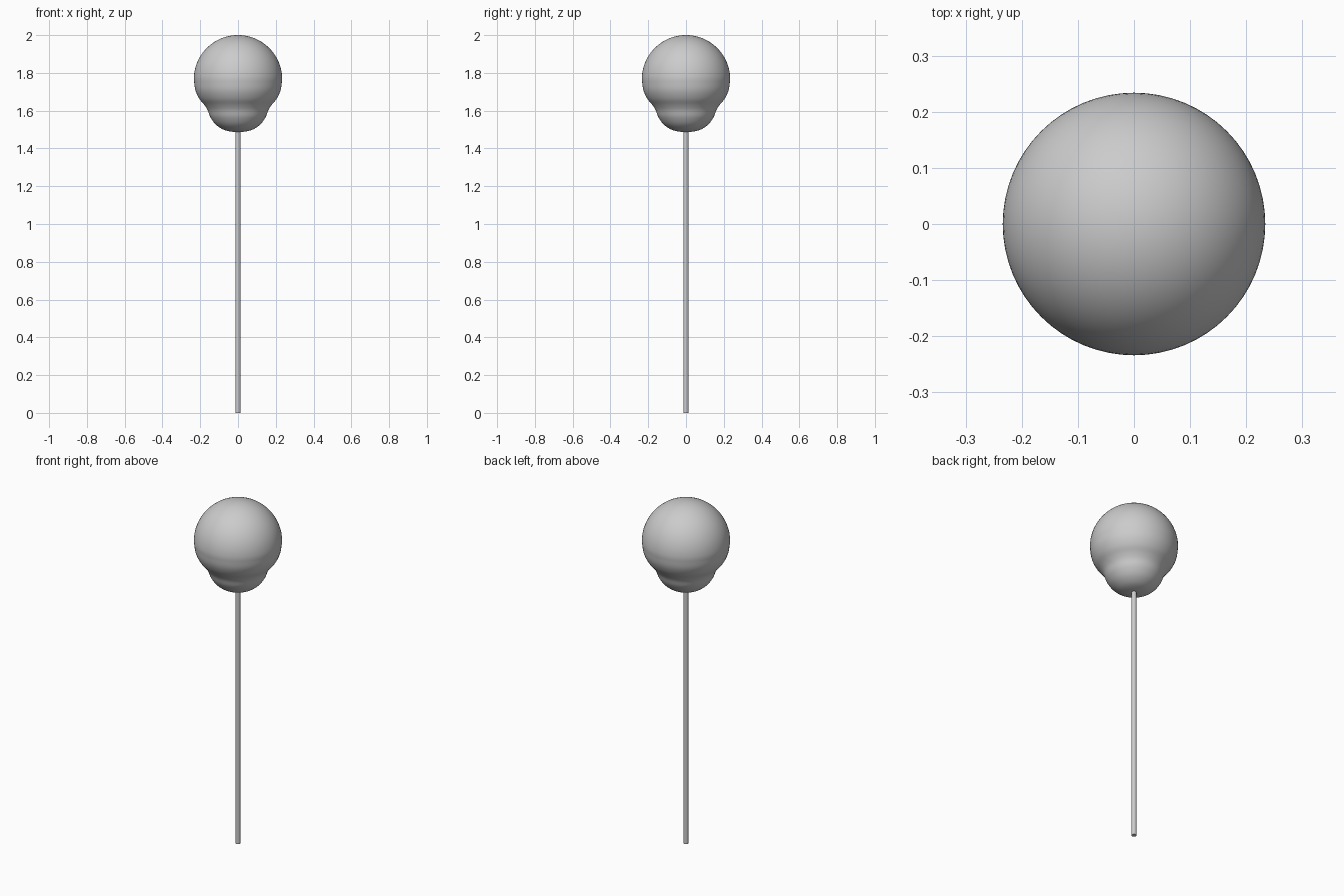
import bpy, bmesh, math
from mathutils import Vector

if "Cube" in bpy.data.objects:
    bpy.data.objects.remove(bpy.data.objects["Cube"])


def smooth_path(pts, steps=5):
    """Catmull-Rom curve through the profile points."""
    p = [Vector(q) for q in pts]
    p = [2 * p[0] - p[1]] + p + [Vector((-p[-2].x, p[-2].y))]
    out = []
    for i in range(1, len(p) - 2):
        a, b, c, d = p[i - 1:i + 3]
        for k in range(steps):
            t = k / steps
            out.append(0.5 * (2 * b + (c - a) * t + (2 * a - 5 * b + 4 * c - d) * t ** 2
                              + (3 * b - a - 3 * c + d) * t ** 3))
    return out + [p[-2]]


def lathe(name, profile, sides):
    bm = bmesh.new()
    vs = [bm.verts.new((r, 0, z)) for r, z in profile]
    es = [bm.edges.new(e) for e in zip(vs, vs[1:])]
    bmesh.ops.spin(bm, geom=vs + es, cent=(0, 0, 0), axis=(0, 0, 1),
                   angle=math.tau, steps=sides, use_merge=True)
    bmesh.ops.remove_doubles(bm, verts=bm.verts, dist=1e-5)
    bmesh.ops.recalc_face_normals(bm, faces=bm.faces)
    me = bpy.data.meshes.new(name)
    bm.to_mesh(me)
    bm.free()
    ob = bpy.data.objects.new(name, me)
    bpy.context.collection.objects.link(ob)
    bpy.ops.object.select_all(action='DESELECT')
    ob.select_set(True)
    bpy.context.view_layer.objects.active = ob
    bpy.ops.object.shade_smooth_by_angle(angle=math.radians(35))
    return ob


# Round head: domed top running into a narrower rounded bulge below
R, ZC = 0.234, 1.766
dome = [(R * math.sin(a), ZC + R * math.cos(a))
        for a in (math.pi / 2 * i / 24 for i in range(24))]
lower = smooth_path([(R, ZC), (0.226, 1.71), (0.206, 1.665), (0.178, 1.63), (0.161, 1.603),
                     (0.146, 1.565), (0.119, 1.528), (0.082, 1.502), (0.042, 1.49), (0, 1.487)])
lathe("head", dome + [tuple(v) for v in lower], 64)

# Thin straight stick
lathe("stick", [(0, 0), (0.0135, 0), (0.0135, 1.5), (0, 1.5)], 32)
